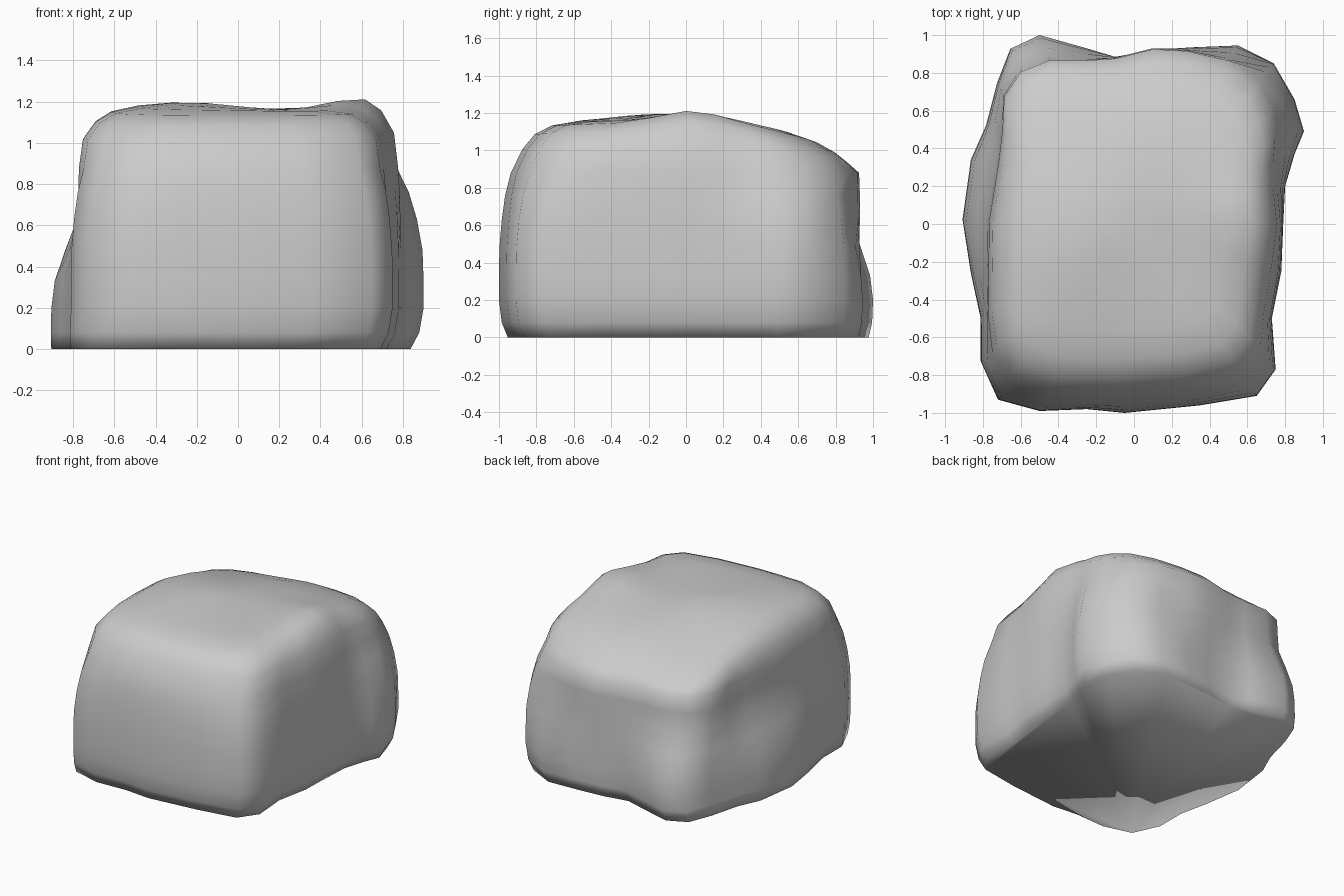
import bpy, bmesh, math

# Plan outlines, counter-clockwise: (x, y at the wide foot, x, y at the shoulder)
OUTLINE = [
    (.79, 0, .78, 0), (.80, .2, .76, .2), (.85, .37, .76, .35), (.9, .49, .77, .48),
    (.85, .66, .74, .62), (.74, .85, .66, .77), (.55, .945, .5, .87), (.3, .935, .28, .92),
    (.1, .92, .1, .93), (-.1, .885, -.1, .88), (-.25, .93, -.25, .87), (-.5, 1, -.45, .87),
    (-.65, .93, -.6, .81), (-.72, .75, -.69, .68), (-.78, .52, -.7, .5), (-.86, .34, -.72, .33),
    (-.905, .02, -.77, .02), (-.86, -.27, -.775, -.27), (-.81, -.5, -.775, -.5),
    (-.81, -.73, -.75, -.7), (-.72, -.93, -.66, -.85), (-.5, -.99, -.45, -.93),
    (-.25, -.98, -.25, -.94), (-.05, -1, -.05, -.94), (.35, -.96, .3, -.91),
    (.65, -.91, .59, -.84), (.75, -.77, .69, -.7), (.73, -.5, .71, -.5), (.78, -.25, .75, -.25)]

# Wall levels: height, blend on left/back, blend on right/front, scale, x shift, y shift
WALL = [(0, 0, 0, .965, -.032, .012), (.08, 0, 0, .99, -.012, .005), (.2, 0, 0, 1, 0, 0),
        (.33, .12, 0, 1, 0, 0), (.48, .5, .04, 1, 0, 0), (.63, .93, .25, 1, 0, 0),
        (.76, 1, .55, 1, 0, 0), (.88, 1, .97, .995, 0, 0)]
# Cap levels: x scale, y scale, fraction of the rise to the top surface
CAP = [(.97, .93, .5), (.89, .86, .8), (.79, .76, .95), (.62, .6, 1), (.42, .42, 1), (.2, .2, 1)]
SHOULDER = .88


def bump(x, y, cx, cy, r):
    return math.exp(-((x - cx) ** 2 + (y - cy) ** 2) / r ** 2)


def top_height(x, y):
    h = 1.155 + .075 * bump(x, y, .65, .02, .25) + .045 * bump(x, y, -.27, -.1, .35)
    h -= .07 * bump(x, y, -.6, .6, .45)
    return h - .28 * max(0, y - .1) ** 2 - .1 * max(0, -y - .4) ** 2


bm = bmesh.new()
rings = []
for z, fast, slow, s, dx, dy in WALL:
    ring = []
    for a, b, c, d in OUTLINE:
        t = slow if a > .6 or b < -.7 else fast
        ring.append(bm.verts.new((s * (a + (c - a) * t) + dx, s * (b + (d - b) * t) + dy, z)))
    rings.append(ring)
for sx, sy, rise in CAP:
    rings.append([bm.verts.new((c * sx, d * sy, SHOULDER + (top_height(c * sx, d * sy) - SHOULDER) * rise))
                  for a, b, c, d in OUTLINE])

# Skin the rings, close the flat underside and the crown
n = len(OUTLINE)
for lo, hi in zip(rings, rings[1:]):
    for i in range(n):
        j = (i + 1) % n
        bm.faces.new((lo[i], lo[j], hi[j], hi[i]))
bm.faces.new(rings[0][::-1])
crown = bm.verts.new((0, 0, top_height(0, 0)))
for i in range(n):
    bm.faces.new((rings[-1][i], rings[-1][(i + 1) % n], crown))

mesh = bpy.data.meshes.new("boulder")
bm.to_mesh(mesh)
bm.free()
mesh.shade_smooth()
boulder = bpy.data.objects.new("boulder", mesh)
bpy.context.collection.objects.link(boulder)
